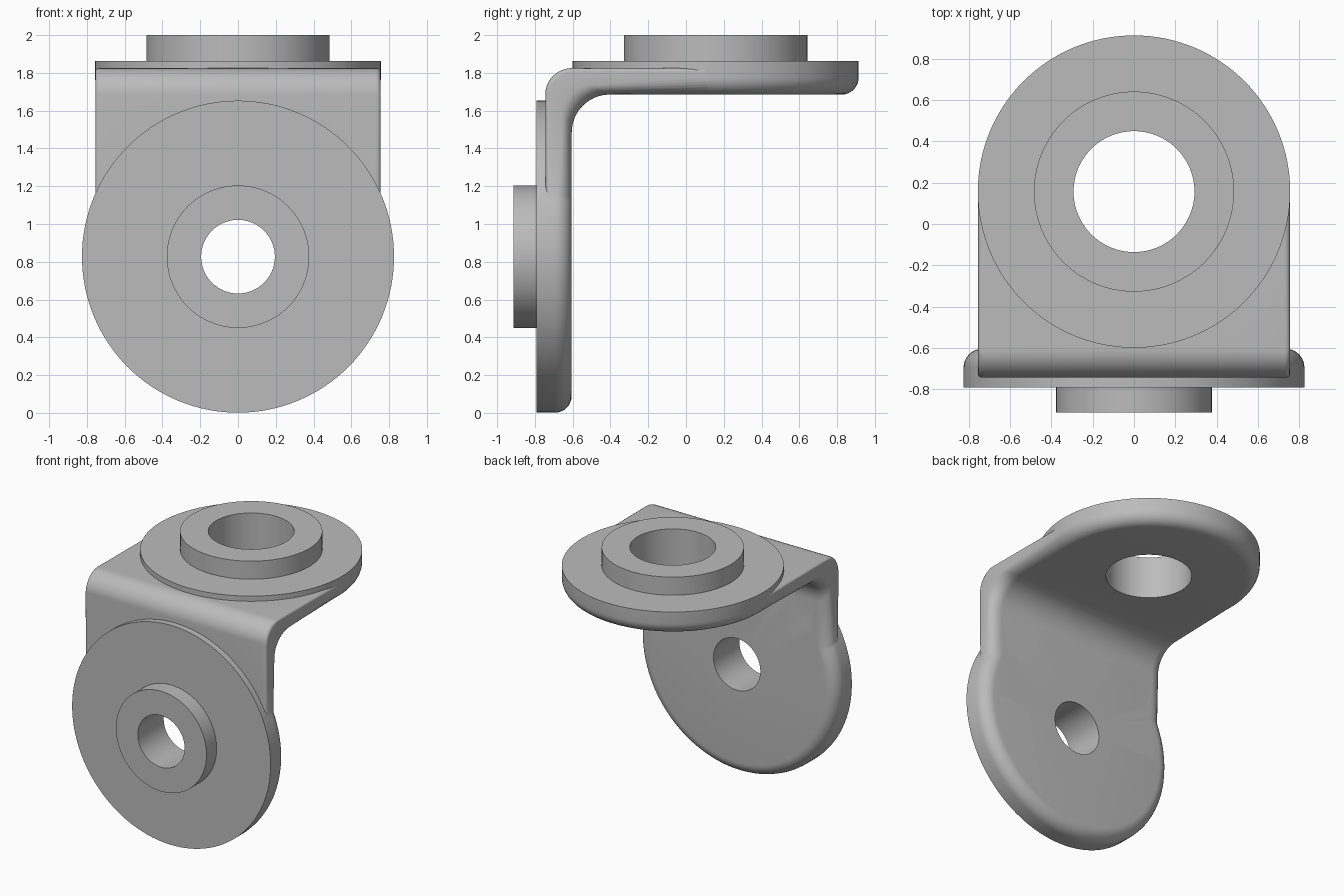
import bpy, bmesh
from math import pi, sin, cos
from mathutils import Matrix, Vector

cube = bpy.data.objects.get("Cube")
if cube:
    bpy.data.objects.remove(cube, do_unlink=True)

# One plain grey for the whole part
grey = bpy.data.materials.new("plain_grey")
grey.use_nodes = True
colour = (0.5, 0.5, 0.5, 1)
grey.diffuse_color = colour
grey.node_tree.nodes["Principled BSDF"].inputs["Base Color"].default_value = colour

SEG = 128
FILLET = 0.09
INNER_Y, OUTER_Y = -0.605, -0.745      # upright leg, back and front
INNER_Z, OUTER_Z = 1.685, 1.825        # level leg, underside and top
HALF_WIDTH = 0.755


def arc(cx, cy, r, start, end, steps=8):
    angles = [start + (end - start) * i / steps for i in range(steps + 1)]
    return [(cx + r * cos(a), cy + r * sin(a)) for a in angles]


def finish(name, bm):
    bmesh.ops.recalc_face_normals(bm, faces=bm.faces)
    mesh = bpy.data.meshes.new(name)
    bm.to_mesh(mesh)
    bm.free()
    mesh.materials.append(grey)
    obj = bpy.data.objects.new(name, mesh)
    bpy.context.collection.objects.link(obj)
    return obj


def bridge(bm, rings, closed):
    """Quads between successive rings of vertices."""
    count = len(rings)
    for i in range(count if closed else count - 1):
        a, b = rings[i], rings[(i + 1) % count]
        for j in range(len(a)):
            k = (j + 1) % len(a)
            bm.faces.new((a[j], a[k], b[k], b[j]))


def flange(name, frame, radius, boss, hole, thick, height):
    """Disc with a rounded inner rim, a raised boss and a through hole."""
    profile = [(hole, 0)] + arc(radius - FILLET, FILLET, FILLET, -pi / 2, 0)
    profile += [(radius, thick), (boss, thick), (boss, height), (hole, height)]
    bm = bmesh.new()
    rings = []
    for i in range(SEG):
        a = 2 * pi * i / SEG
        rings.append([bm.verts.new(frame @ Vector((r * cos(a), r * sin(a), h)))
                      for r, h in profile])
    bridge(bm, rings, True)
    return finish(name, bm)


def cutter(name, frame, radius):
    bm = bmesh.new()
    bmesh.ops.create_cone(bm, cap_ends=True, segments=SEG, radius1=radius,
                          radius2=radius, depth=0.6, matrix=frame)
    obj = finish(name, bm)
    obj.hide_render = True
    return obj


# Bent strap: rounded cross-section carried around the corner
inner = [(INNER_Y, 0.84)] + arc(INNER_Y + 0.2, INNER_Z - 0.2, 0.2, pi, pi / 2, 16)
inner.append((0.15, INNER_Z))
outer = [(OUTER_Y, 0.84)] + arc(OUTER_Y + 0.14, OUTER_Z - 0.14, 0.14, pi, pi / 2, 16)
outer.append((0.15, OUTER_Z))
small = 0.025
near = arc(HALF_WIDTH - FILLET, FILLET, FILLET, -pi / 2, 0)
far = arc(HALF_WIDTH - small, -small, small, 0, pi / 2, 5)
section = [(x, d, False) for x, d in near] + [(x, d, True) for x, d in far]
section += [(-x, d, side) for x, d, side in reversed(section)]
bm = bmesh.new()
rings = []
for p, q in zip(inner, outer):
    p, q = Vector((0, *p)), Vector((0, *q))
    across = (q - p).normalized()
    rings.append([bm.verts.new((q if side else p) + across * d + Vector((x, 0, 0)))
                  for x, d, side in section])
bridge(bm, rings, False)
bm.faces.new(rings[0])
bm.faces.new(rings[-1])
bracket = finish("angle_bracket", bm)

# Front and top flanges, with clearance cutters for their holes
front = Matrix.Translation((0, INNER_Y, 0.827)) @ Matrix.Rotation(pi / 2, 4, 'X')
top = Matrix.Translation((0, 0.157, INNER_Z))
steps = [
    ('DIFFERENCE', cutter("front_hole_cutter", front, 0.24)),
    ('DIFFERENCE', cutter("top_hole_cutter", top, 0.34)),
    ('UNION', flange("front_flange", front, 0.826, 0.377, 0.195, 0.187, 0.308)),
    ('UNION', flange("top_flange", top, 0.757, 0.485, 0.293, 0.179, 0.315)),
]

# Merge everything into one solid
bpy.ops.object.select_all(action='DESELECT')
bpy.context.view_layer.objects.active = bracket
bracket.select_set(True)
for operation, tool in steps:
    mod = bracket.modifiers.new(tool.name, 'BOOLEAN')
    mod.operation = operation
    mod.solver = 'EXACT'
    mod.object = tool
    bpy.ops.object.modifier_apply(modifier=mod.name)
    bpy.data.objects.remove(tool, do_unlink=True)

bpy.ops.object.shade_smooth_by_angle(angle=pi / 6)
